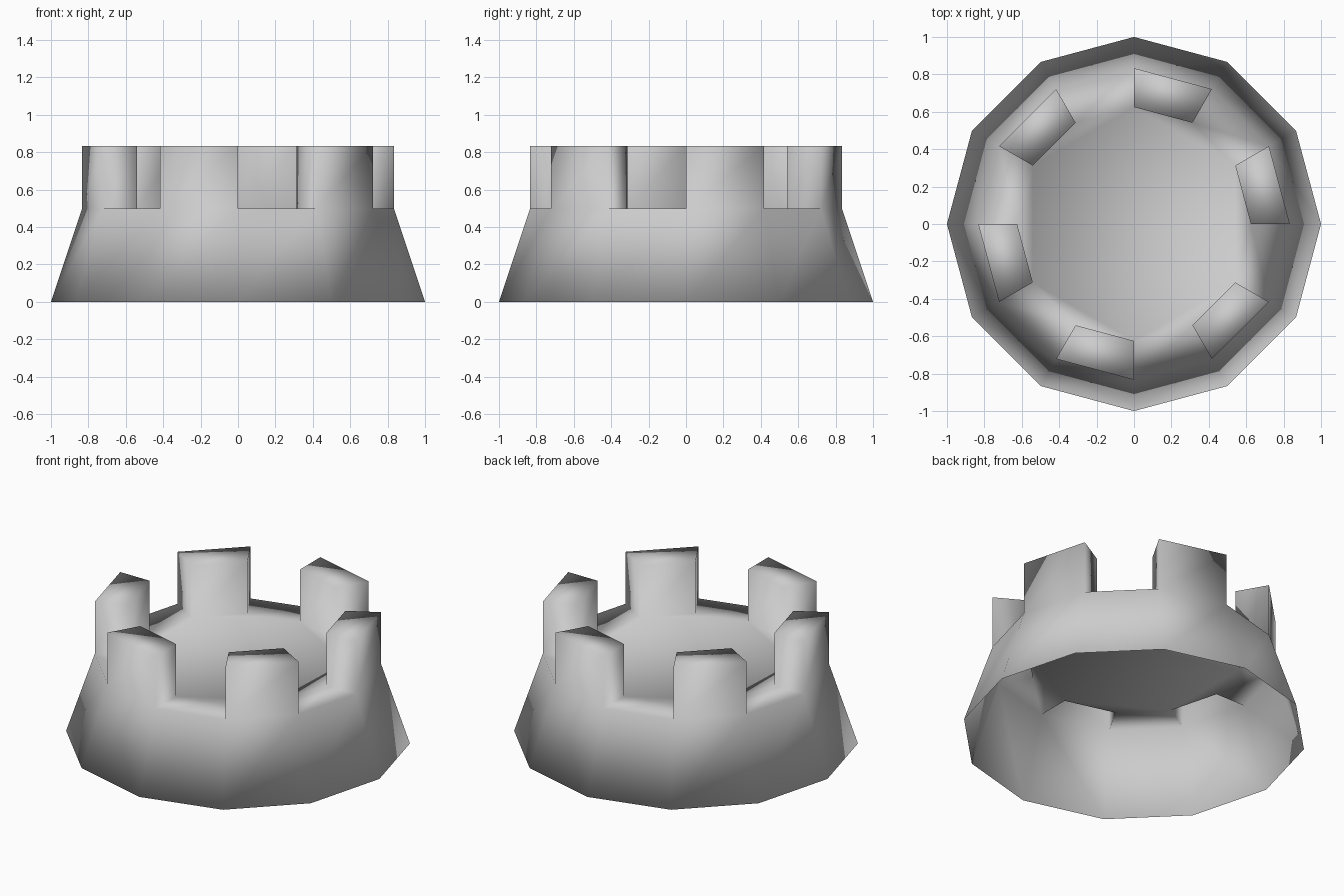
import bpy
import bmesh
from math import cos, sin, tau

cube = bpy.data.objects.get("Cube")
if cube:
    bpy.data.objects.remove(cube, do_unlink=True)

SIDES = 12
BASE_R, RIM_R, FLOOR_R = 1.0, 0.833, 0.625
RIM_Z, TOP_Z = 0.5, 0.833

stone = bpy.data.materials.new("grey_stone")
stone.use_nodes = True
grey = (0.6, 0.6, 0.6, 1)
stone.diffuse_color = grey
stone.node_tree.nodes["Principled BSDF"].inputs["Base Color"].default_value = grey

bm = bmesh.new()


def ring(radius, z):
    return [bm.verts.new((radius * cos(tau * i / SIDES), radius * sin(tau * i / SIDES), z))
            for i in range(SIDES)]


# Flared wall, rim and floor
base = ring(BASE_R, 0)
rim = ring(RIM_R, RIM_Z)
inner = ring(FLOOR_R, RIM_Z)
bm.faces.new(inner)
base_cap = bm.faces.new(base[::-1])

for i in range(SIDES):
    j = (i + 1) % SIDES
    bm.faces.new((base[i], base[j], rim[j], rim[i]))
    foot = (rim[i], rim[j], inner[j], inner[i])
    if i % 2:
        bm.faces.new(foot)
        continue
    # Hollow merlon raised on every other rim segment
    top = [bm.verts.new((v.co.x, v.co.y, TOP_Z)) for v in foot]
    bm.faces.new(top)
    for k in range(4):
        n = (k + 1) % 4
        bm.faces.new((foot[k], foot[n], top[n], top[k]))

# Rounded shading is taken from the closed form, then the underside is opened
for face in bm.faces:
    face.smooth = True
bm.normal_update()
bm.verts.index_update()
normals = [v.normal.copy() for v in bm.verts]
bmesh.ops.delete(bm, geom=[base_cap], context="FACES_ONLY")

mesh = bpy.data.meshes.new("tower_crown")
bm.to_mesh(mesh)
bm.free()
mesh.materials.append(stone)
mesh.normals_split_custom_set_from_vertices(normals)

crown = bpy.data.objects.new("tower_crown", mesh)
bpy.context.collection.objects.link(crown)
